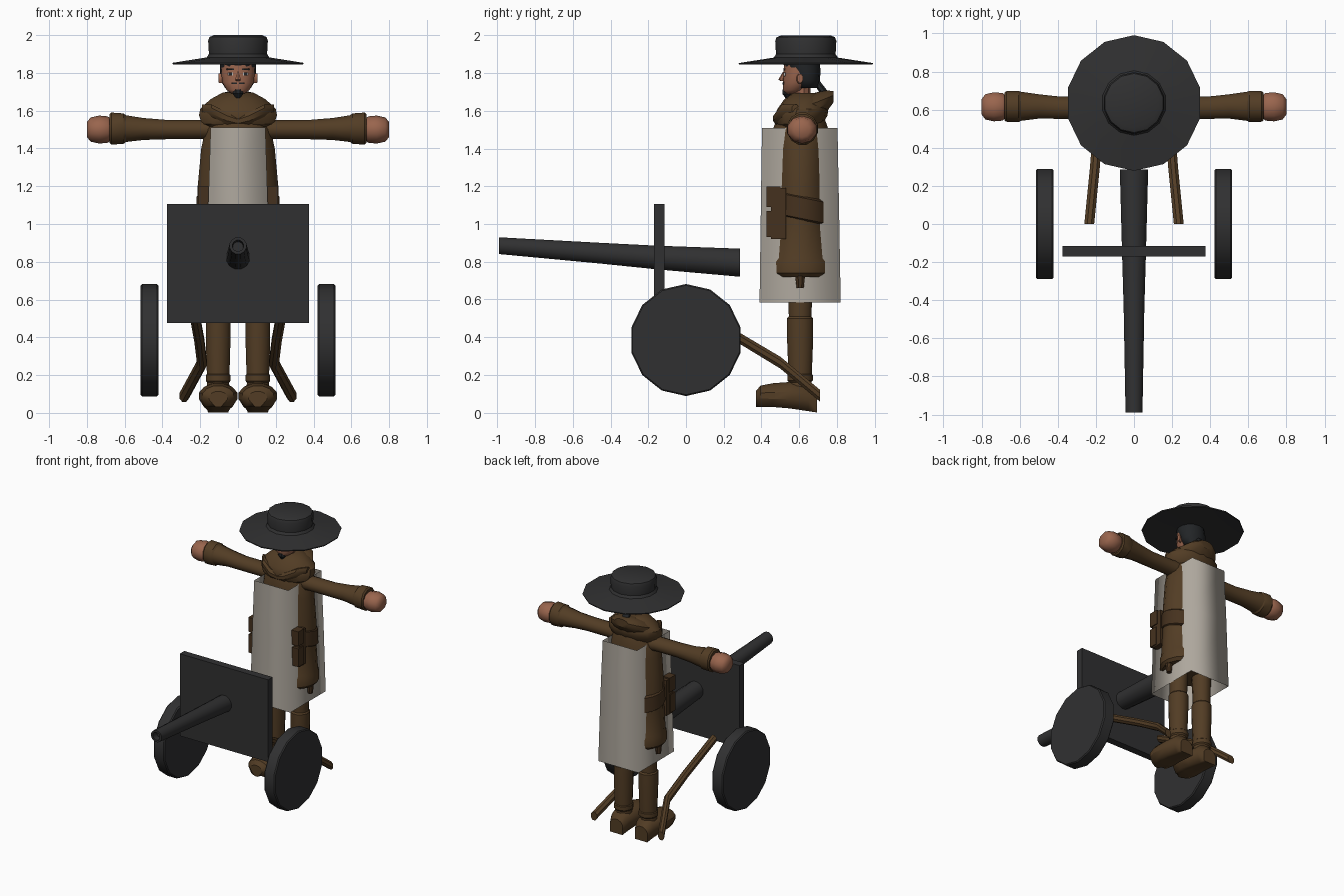
import bpy, bmesh, math


def material(name, r, g, b):
    m = bpy.data.materials.new(name)
    m.diffuse_color = (r, g, b, 1)
    return m


IRON = material("dark iron", 0.03, 0.03, 0.031)
BROWN = material("coat brown", 0.085, 0.046, 0.018)
DARK = material("leather brown", 0.06, 0.031, 0.013)
CLOTH = material("pale cloth", 0.42, 0.385, 0.335)
SKIN = material("skin", 0.32, 0.13, 0.075)
HAIR = material("black hair", 0.016, 0.018, 0.02)
WHITE = material("eye white", 0.5, 0.48, 0.45)


def finish(name, bm, mat, mirror, angle):
    bmesh.ops.recalc_face_normals(bm, faces=bm.faces)
    me = bpy.data.meshes.new(name)
    bm.to_mesh(me)
    bm.free()
    me.materials.append(mat)
    ob = bpy.data.objects.new(name, me)
    bpy.context.collection.objects.link(ob)
    bpy.ops.object.select_all(action='DESELECT')
    ob.select_set(True)
    bpy.context.view_layer.objects.active = ob
    bpy.ops.object.shade_smooth_by_angle(angle=math.radians(angle))
    if mirror:
        mod = ob.modifiers.new("mirror", 'MIRROR')
        mod.use_bisect_axis[0] = False
        mod.use_mirror_merge = False
    return ob


def loft(name, axis, rings, mat, n=12, mirror=False, caps=True, angle=35, turn=0.5):
    """Rings are (position on axis, centre a, centre b, radius a, radius b)."""
    bm = bmesh.new()
    loops = []
    for t, a, b, ra, rb in rings:
        loop = []
        for i in range(n):
            w = 2 * math.pi * (i + turn) / n
            u, v = a + ra * math.cos(w), b + rb * math.sin(w)
            loop.append(bm.verts.new({'x': (t, u, v), 'y': (u, t, v), 'z': (u, v, t)}[axis]))
        loops.append(loop)
    for p, q in zip(loops, loops[1:]):
        for i in range(n):
            j = (i + 1) % n
            bm.faces.new((p[i], p[j], q[j], q[i]))
    if caps:
        bm.faces.new(loops[0])
        bm.faces.new(loops[-1])
    return finish(name, bm, mat, mirror, angle)


def box(name, lo, hi, mat, mirror=False):
    bm = bmesh.new()
    bmesh.ops.create_cube(bm, size=1)
    for v in bm.verts:
        v.co = [l + (c + 0.5) * (h - l) for c, l, h in zip(v.co, lo, hi)]
    return finish(name, bm, mat, mirror, 30)


# Gun: barrel, shield, wheels, axle and trail legs
loft("barrel", 'y', [(-0.94, 0, 0.88, 0.028, 0.026), (-0.99, 0, 0.885, 0.03, 0.03),
                     (-0.99, 0, 0.885, 0.046, 0.046), (-0.45, 0, 0.845, 0.056, 0.057),
                     (-0.15, 0, 0.822, 0.065, 0.065), (0.285, 0, 0.795, 0.077, 0.077)], IRON)
box("shield", (-0.375, -0.17, 0.475), (0.375, -0.115, 1.105), IRON)
loft("wheel", 'x', [(0.422, 0, 0.385, 0.29, 0.29), (0.43, 0, 0.385, 0.297, 0.297),
                    (0.507, 0, 0.385, 0.297, 0.297), (0.515, 0, 0.385, 0.29, 0.29)],
     IRON, 14, mirror=True)
loft("trail_leg", 'y', [(0.0, 0.235, 0.55, 0.028, 0.032), (0.30, 0.205, 0.385, 0.028, 0.032),
                        (0.50, 0.19, 0.265, 0.028, 0.034), (0.71, 0.285, 0.09, 0.028, 0.034)],
     BROWN, 8, mirror=True)

# Legs and boots
loft("leg", 'z', [(0.10, 0.105, 0.6, 0.065, 0.065), (0.16, 0.105, 0.605, 0.06, 0.06),
                  (0.17, 0.105, 0.605, 0.068, 0.07), (0.20, 0.105, 0.605, 0.068, 0.07),
                  (0.205, 0.105, 0.605, 0.062, 0.064), (0.40, 0.105, 0.605, 0.068, 0.072),
                  (0.50, 0.105, 0.605, 0.068, 0.072), (0.51, 0.105, 0.605, 0.06, 0.062),
                  (1.0, 0.10, 0.605, 0.075, 0.08)], BROWN, mirror=True)
boot = loft("boot", 'y', [(0.37, 0.105, 0.08, 0.05, 0.035), (0.395, 0.105, 0.09, 0.085, 0.055),
                          (0.46, 0.105, 0.09, 0.105, 0.068), (0.55, 0.105, 0.09, 0.09, 0.075),
                          (0.65, 0.105, 0.085, 0.075, 0.078), (0.695, 0.105, 0.06, 0.055, 0.05)],
            BROWN, mirror=True)
for v in boot.data.vertices:  # flat sole
    if v.co.z < 0.055:
        v.co.z = 0.03 if v.co.y < 0.5 else 0.03 - (v.co.y - 0.5) * 0.15

# Coat body with hem, belts, side pouches and tassels
loft("coat", 'z', [(0.72, 0, 0.608, 0.21, 0.165), (0.74, 0, 0.608, 0.228, 0.19),
                   (0.80, 0, 0.608, 0.228, 0.19), (0.82, 0, 0.608, 0.222, 0.175),
                   (1.00, 0, 0.608, 0.215, 0.155), (1.20, 0, 0.608, 0.216, 0.145),
                   (1.40, 0, 0.608, 0.197, 0.145), (1.50, 0, 0.608, 0.175, 0.15),
                   (1.58, 0, 0.608, 0.13, 0.12)], BROWN, 20)
belt = loft("belt", 'z', [(1.02, 0, 0.612, 0.212, 0.15), (1.03, 0, 0.612, 0.223, 0.17),
                          (1.14, 0, 0.612, 0.223, 0.165), (1.15, 0, 0.612, 0.212, 0.15)], DARK, 20)
for v in belt.data.vertices:  # belt hangs lower at the front
    v.co.z += (v.co.y - 0.61) * -0.2
box("pouch", (0.15, 0.45, 0.92), (0.205, 0.53, 1.19), DARK, mirror=True)
box("pouch_flap", (0.155, 0.428, 1.09), (0.212, 0.50, 1.20), DARK, mirror=True)
box("pouch_pocket", (0.155, 0.428, 0.93), (0.212, 0.49, 1.07), DARK, mirror=True)
loft("tassel", 'z', [(0.66, 0.19, 0.605, 0.018, 0.02), (0.74, 0.19, 0.605, 0.025, 0.03)],
     DARK, 8, mirror=True)

# Pale tabard: a four sided sleeve around the coat
R2 = math.sqrt(2)
loft("tabard", 'z', [(0.585, 0, 0.605, 0.17 * R2, 0.215 * R2), (1.10, 0, 0.604, 0.158 * R2, 0.207 * R2),
                     (1.51, 0, 0.603, 0.145 * R2, 0.2 * R2)], CLOTH, 4, caps=False, angle=100)

# Arms, cuffs and hands
loft("sleeve", 'x', [(0.10, 0.61, 1.50, 0.07, 0.06), (0.20, 0.61, 1.50, 0.062, 0.052),
                     (0.38, 0.61, 1.50, 0.06, 0.053), (0.50, 0.617, 1.503, 0.066, 0.06),
                     (0.60, 0.618, 1.505, 0.08, 0.074)], BROWN, mirror=True)
loft("cuff", 'x', [(0.59, 0.617, 1.505, 0.075, 0.07), (0.605, 0.617, 1.505, 0.085, 0.083),
                   (0.67, 0.617, 1.505, 0.083, 0.088), (0.68, 0.617, 1.505, 0.075, 0.078)],
     BROWN, mirror=True)
loft("hand", 'x', [(0.665, 0.615, 1.50, 0.055, 0.05), (0.69, 0.615, 1.50, 0.076, 0.07),
                   (0.735, 0.615, 1.50, 0.08, 0.074), (0.78, 0.615, 1.50, 0.07, 0.064),
                   (0.80, 0.615, 1.50, 0.042, 0.04)], SKIN, 10, mirror=True, angle=60)

# Shoulder cowl with a raised hood at the back and crossed folds in front
loft("cowl", 'z', [(1.50, 0, 0.60, 0.15, 0.10), (1.53, 0, 0.60, 0.195, 0.125),
                   (1.575, 0, 0.61, 0.212, 0.14), (1.61, 0, 0.62, 0.205, 0.135),
                   (1.66, 0, 0.63, 0.15, 0.11), (1.695, 0, 0.635, 0.085, 0.07)], BROWN, 14)
loft("hood", 'y', [(0.60, 0, 1.60, 0.18, 0.07), (0.69, 0, 1.625, 0.16, 0.075),
                   (0.75, 0, 1.655, 0.115, 0.055), (0.783, 0, 1.675, 0.06, 0.03)], BROWN, 12)
loft("front_fold", 'x', [(-0.03, 0.495, 1.535, 0.022, 0.025), (0.06, 0.49, 1.56, 0.03, 0.035),
                         (0.14, 0.52, 1.60, 0.03, 0.035), (0.19, 0.58, 1.61, 0.02, 0.025)],
     BROWN, 8, mirror=True)

# Head, hair and face
loft("neck", 'z', [(1.62, 0, 0.61, 0.05, 0.05), (1.76, 0, 0.61, 0.05, 0.05)], SKIN, 10)
loft("head", 'z', [(1.69, 0, 0.56, 0.035, 0.038), (1.71, 0, 0.57, 0.062, 0.056),
                   (1.75, 0, 0.588, 0.085, 0.075), (1.80, 0, 0.597, 0.091, 0.08),
                   (1.87, 0, 0.60, 0.09, 0.08)], SKIN, 14, angle=60)
loft("hair", 'z', [(1.72, 0, 0.645, 0.07, 0.055), (1.76, 0, 0.64, 0.094, 0.07),
                   (1.81, 0, 0.63, 0.099, 0.083), (1.835, 0, 0.615, 0.099, 0.096),
                   (1.87, 0, 0.61, 0.097, 0.095)], HAIR, 14, angle=60)
loft("ponytail", 'y', [(0.68, 0, 1.76, 0.02, 0.02), (0.71, 0, 1.725, 0.028, 0.035),
                       (0.745, 0, 1.68, 0.028, 0.035), (0.77, 0, 1.645, 0.012, 0.015)], HAIR, 8)
loft("ear", 'x', [(0.08, 0.60, 1.77, 0.016, 0.028), (0.102, 0.605, 1.772, 0.016, 0.026)],
     SKIN, 8, mirror=True)
loft("nose", 'z', [(1.757, 0, 0.512, 0.012, 0.008), (1.765, 0, 0.505, 0.016, 0.016),
                   (1.805, 0, 0.52, 0.007, 0.007)], SKIN, 6)
loft("goatee", 'z', [(1.665, 0, 0.54, 0.01, 0.012), (1.69, 0, 0.535, 0.03, 0.026),
                     (1.712, 0, 0.535, 0.026, 0.024)], HAIR, 8)
box("eye", (0.026, 0.519, 1.785), (0.054, 0.528, 1.803), WHITE, mirror=True)
box("pupil", (0.033, 0.516, 1.785), (0.048, 0.522, 1.803), HAIR, mirror=True)
box("eyebrow", (0.02, 0.516, 1.814), (0.062, 0.525, 1.824), HAIR, mirror=True)
box("moustache", (0.004, 0.511, 1.74), (0.034, 0.52, 1.749), HAIR, mirror=True)

# Wide brimmed hat
loft("hat", 'z', [(1.862, 0, 0.635, 0.14, 0.14), (1.845, 0, 0.635, 0.354, 0.354),
                  (1.853, 0, 0.635, 0.356, 0.356), (1.882, 0, 0.635, 0.17, 0.17),
                  (1.90, 0, 0.635, 0.158, 0.158), (1.97, 0, 0.635, 0.162, 0.162),
                  (1.99, 0, 0.635, 0.155, 0.155), (2.0, 0, 0.635, 0.13, 0.13)], IRON, 14)
